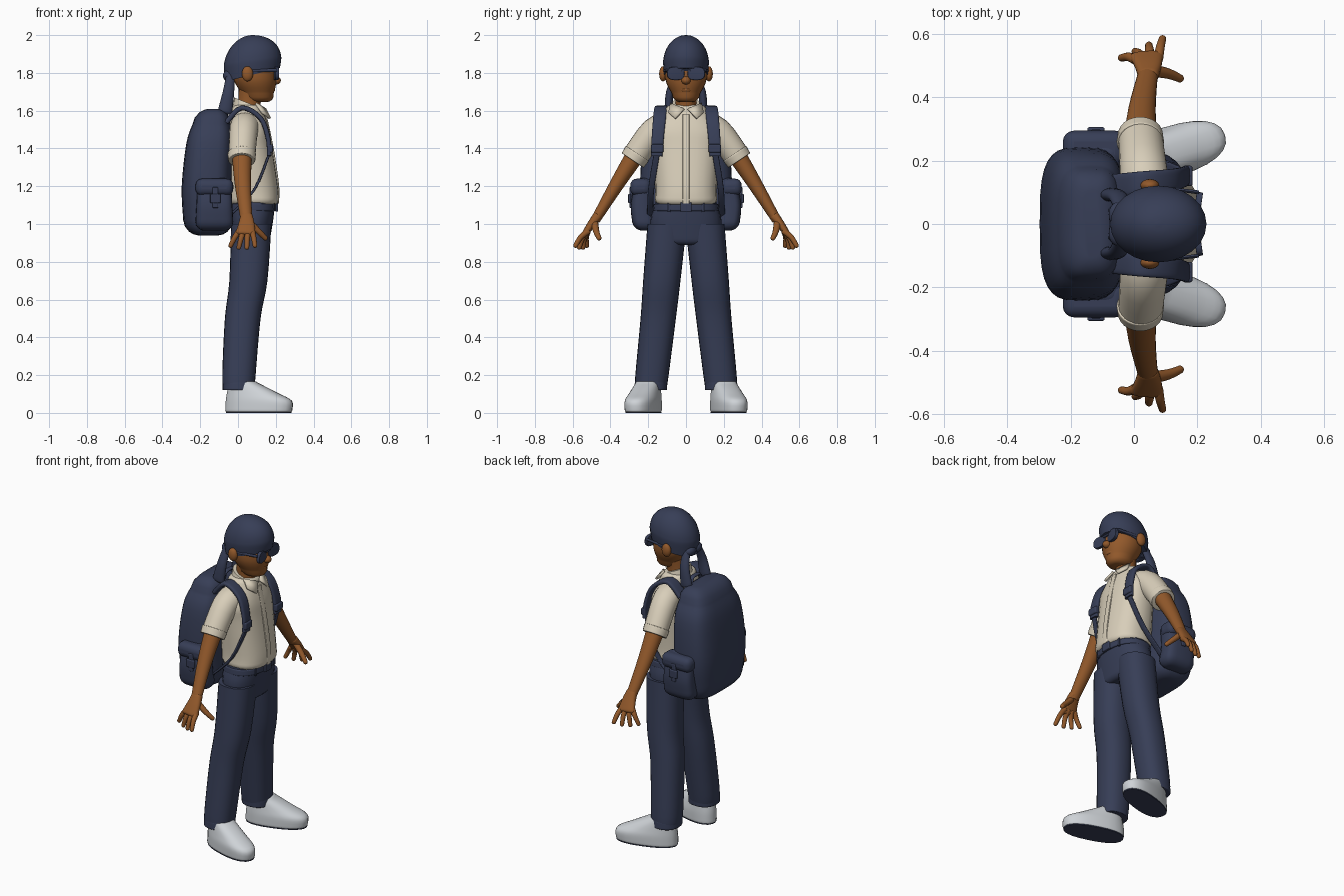
import bpy, bmesh, math
from mathutils import Vector

if "Cube" in bpy.data.objects:
    bpy.data.objects.remove(bpy.data.objects["Cube"])

X, Y, Z = Vector((1, 0, 0)), Vector((0, 1, 0)), Vector((0, 0, 1))


def material(name, *rgb):
    mat = bpy.data.materials.new(name)
    mat.use_nodes = True
    mat.diffuse_color = (*rgb, 1)
    mat.node_tree.nodes["Principled BSDF"].inputs["Base Color"].default_value = (*rgb, 1)
    return mat


navy = material("navy cloth", .038, .048, .094)
cream = material("cream cotton", .69, .62, .49)
skin = material("brown skin", .29, .1, .024)
white = material("pale grey leather", .62, .65, .68)


def finish(name, bm, mat, mirror=False, bevel=0.0, solid=0.0):
    """Turn a bmesh into an object, smooth shaded with sharp edges kept."""
    bmesh.ops.recalc_face_normals(bm, faces=bm.faces)
    mesh = bpy.data.meshes.new(name)
    bm.to_mesh(mesh)
    bm.free()
    obj = bpy.data.objects.new(name, mesh)
    bpy.context.collection.objects.link(obj)
    mesh.materials.append(mat)
    bpy.ops.object.select_all(action="DESELECT")
    obj.select_set(True)
    bpy.context.view_layer.objects.active = obj
    bpy.ops.object.shade_smooth_by_angle(angle=math.radians(50))
    if solid:
        obj.modifiers.new("thickness", "SOLIDIFY").thickness = solid
    if bevel:
        rounding = obj.modifiers.new("rounding", "BEVEL")
        rounding.width, rounding.segments = bevel, 4
    if mirror:
        obj.modifiers.new("pair", "MIRROR").use_axis = (False, True, False)


def spline(a, b, c, d, t):
    return b + t / 2 * (c - a + t * (2 * a - 5 * b + 4 * c - d + t * (3 * (b - c) + d - a)))


def smooth_rows(rows, steps=4):
    """Resample a few key rings into a flowing series."""
    result = []
    for i in range(len(rows) - 1):
        keys = rows[max(i - 1, 0)], rows[i], rows[i + 1], rows[min(i + 2, len(rows) - 1)]
        for k in range(steps):
            result.append([spline(*values, k / steps) for values in zip(*keys)])
    return result + [list(rows[-1])]


def round_off(row, outward, radius):
    """Extra rings that roll an end over like a bevel."""
    extra = []
    for angle in map(math.radians, (25, 50, 70, 85)):
        centre = Vector(row[:3]) + outward * radius * math.sin(angle)
        inset = radius * (1 - math.cos(angle))
        extra.append([*centre, row[3] - inset, row[4] - inset, *row[5:]])
    return extra


def loft(name, mat, rows, ref=X, up=None, power=2.0, mirror=False, rounded=0.0, sides=24):
    """Skin rings (x, y, z, half width, half depth, optional tilt) along a path."""
    rows = smooth_rows(rows)
    if rounded:
        first, second, before, last = (Vector(rows[i][:3]) for i in (0, 1, -2, -1))
        start = round_off(rows[0], (first - second).normalized(), rounded)
        rows = start[::-1] + rows + round_off(rows[-1], (last - before).normalized(), rounded)
    centres = [Vector(row[:3]) for row in rows]
    bm = bmesh.new()
    rings = []
    for i, (row, centre) in enumerate(zip(rows, centres)):
        along = up or (centres[min(i + 1, len(rows) - 1)] - centres[max(i - 1, 0)]).normalized()
        u = (ref - along * ref.dot(along)).normalized()
        v = along.cross(u)
        tilt = Z * sum(row[5:])
        ring = []
        for k in range(sides):
            c, s = math.cos(math.tau * k / sides), math.sin(math.tau * k / sides)
            c = math.copysign(abs(c) ** (2 / power), c) * row[3]
            s = math.copysign(abs(s) ** (2 / power), s) * row[4]
            ring.append(bm.verts.new(centre + (u + tilt) * c + v * s))
        rings.append(ring)
    for low, high in zip(rings, rings[1:]):
        for k in range(sides):
            n = (k + 1) % sides
            bm.faces.new((low[k], low[n], high[n], high[k]))
    bm.faces.new(rings[0])
    bm.faces.new(rings[-1])
    finish(name, bm, mat, mirror)


def body(name, mat, rows, **options):
    """Upright central form from rings (x, z, half length, half width)."""
    loft(name, mat, [(x, 0, z, *size) for x, z, *size in rows], up=Z, **options)


def limb(name, mat, path, start, end, **options):
    """Paired form along a path whose section changes evenly from start to end."""
    rows = []
    for i, point in enumerate(path):
        t = i / (len(path) - 1)
        rows.append((*point, *(a + (b - a) * t for a, b in zip(start, end))))
    loft(name, mat, rows, mirror=True, **options)


def ball(name, mat, centre, size, mirror=False):
    bm = bmesh.new()
    bmesh.ops.create_uvsphere(bm, u_segments=20, v_segments=12, radius=1)
    bmesh.ops.scale(bm, vec=size, verts=bm.verts)
    bmesh.ops.translate(bm, vec=centre, verts=bm.verts)
    finish(name, bm, mat, mirror)


def box(name, mat, centre, size, bevel, mirror=True):
    bm = bmesh.new()
    bmesh.ops.create_cube(bm, size=1)
    bmesh.ops.scale(bm, vec=size, verts=bm.verts)
    bmesh.ops.translate(bm, vec=centre, verts=bm.verts)
    finish(name, bm, mat, mirror, bevel=bevel)


def dome(steps=9):
    """Sine and cosine of angles running over a quarter turn, short of the pole."""
    for i in range(steps):
        angle = math.radians(88) * i / (steps - 1)
        yield math.sin(angle), math.cos(angle)


# Head, neck and face
body("head", skin, [(.105, 1.69, .083, .075), (.09, 1.77, .115, .11), (.08, 1.9, .11, .1)], rounded=.045)
body("neck", skin, [(.055, 1.57, .065, .065), (.06, 1.64, .06, .055), (.075, 1.74, .07, .065)])
ball("nose", skin, (.2, 0, 1.76), (.027, .024, .022))
ball("lips", skin, (.182, 0, 1.71), (.014, .03, .012))
ball("ear", skin, (.05, .122, 1.795), (.03, .02, .04), mirror=True)

# Tied head scarf with knot and tails
body("head_scarf", navy, [(.077, 1.79, .145, .115, .25)]
     + [(.077, 1.85 + .15 * s, .152 * c, .121 * c, .15 * c) for s, c in dome()])
ball("scarf_knot", navy, (-.05, .03, 1.785), (.03, .04, .03), mirror=True)
limb("scarf_tail", navy, [(-.04, .05, 1.79), (-.05, .085, 1.7), (-.068, .092, 1.6)],
     (.022, .018), (.038, .022), rounded=.017)

# Sunglasses
limb("lens", navy, [(.195, .056, 1.797), (.209, .054, 1.797)], (.046, .035), (.046, .035),
     ref=Y, power=2.8, rounded=.003)
box("glasses_bridge", navy, (.207, 0, 1.815), (.012, .05, .012), .004, mirror=False)
limb("glasses_arm", navy, [(.205, .1, 1.815), (.04, .12, 1.81)], (.006, .009), (.005, .007), ref=Y, sides=8)

# Shirt: body, collar, button band, sleeves
body("shirt_body", cream, [(.08, 1.13, .137, .165), (.075, 1.2, .137, .163), (.06, 1.4, .122, .175),
                           (.055, 1.5, .112, .18), (.05, 1.6, .085, .11)], power=2.4, rounded=.03)
body("collar_stand", cream, [(.06, 1.58, .09, .09, -.3), (.055, 1.64, .075, .073, -.4)])
flap = bmesh.new()
corners = (.14, .008, 1.605), (.165, .055, 1.555), (.125, .09, 1.585), (.09, .08, 1.635)
flap.faces.new([flap.verts.new(corner) for corner in corners])
finish("collar_flap", flap, cream, mirror=True, solid=.012)
loft("button_band", cream, [(x, 0, z, .018, .006) for x, z in ((.145, 1.58), (.183, 1.4), (.212, 1.2), (.21, 1.11))],
     ref=Y, power=4)
limb("sleeve", cream, [(.04, .08, 1.52), (.03, .17, 1.49), (.02, .28, 1.34)], (.08, .075), (.07, .07))
limb("sleeve_cuff", cream, [(.02, .26, 1.37), (.02, .28, 1.34)], (.075, .073), (.072, .07), rounded=.004)

# Arms and hands
limb("arm", skin, [(.02, .24, 1.41), (.025, .36, 1.22), (.045, .48, 1.02)], (.056, .053), (.031, .025))
limb("palm", skin, [(.045, .47, 1.04), (.045, .5, 1), (.04, .53, .955)], (.033, .025), (.052, .018),
     power=2.5, rounded=.015)
for i, finger in enumerate(("index", "middle", "ring", "little")):
    knuckle = Vector((.076 - .024 * i, .52, .96))
    tip = Vector((.09 - .043 * i, .585 - .02 * i, .87 + .01 * abs(i - 1.5)))
    middle = knuckle.lerp(tip, .5) + Vector((0, .006, .006))
    limb(finger + "_finger", skin, [knuckle, middle, tip], (.016, .016), (.012, .012), rounded=.011, sides=12)
limb("thumb", skin, [(.06, .485, 1.01), (.11, .475, .96), (.145, .46, .925)], (.02, .018), (.013, .013),
     ref=Y, rounded=.012, sides=12)

# Trousers and belt
body("trouser_hips", navy, [(.07, .92, .1, .18), (.073, 1.02, .113, .188), (.077, 1.11, .12, .162)],
     power=2.3, rounded=.03)
limb("trouser_leg", navy, [(.07, .1, 1), (.055, .128, .7), (.025, .147, .5), (.005, .18, .2), (.005, .187, .12)],
     (.107, .104), (.082, .083), up=Z, power=2.3)
limb("trouser_hem", navy, [(.005, .185, .16), (.005, .187, .125)], (.086, .086), (.087, .087),
     up=Z, power=2.3, rounded=.005)
body("belt", navy, [(.077, 1.075, .126, .175), (.077, 1.1, .126, .172)], power=2.3, rounded=.006)
box("belt_buckle", navy, (.205, 0, 1.09), (.016, .06, .05), .005, mirror=False)
box("belt_loop", navy, (.185, .09, 1.09), (.014, .016, .055), .004)

# Shoes, turned outwards
toe_out = Vector((math.cos(.3), math.sin(.3), 0))


def shoe_rings(*rings):
    middle = Vector((.11, .226, 0))
    return [(*(middle + toe_out * shift + Z * z), length, width) for z, shift, length, width in rings]


shoe_style = dict(ref=toe_out, up=Z, power=2.4, mirror=True)
loft("shoe", white, shoe_rings((.014, 0, .183, .08), (.065, 0, .18, .08), (.105, -.035, .138, .073),
                               (.16, -.085, .075, .062)), rounded=.01, **shoe_style)
loft("shoe_sole", navy, shoe_rings((0, 0, .18, .077), (.006, 0, .18, .077)), **shoe_style)

# Backpack with side pockets
body("backpack", navy, [(-.16, 1.02, .13, .22), (-.165, 1.2, .133, .243), (-.15, 1.43, .123, .225),
                        (-.14, 1.53, .1, .18)], power=3.4, rounded=.08, sides=32)
limb("side_pocket", navy, [(-.125, .225, 1.01), (-.125, .235, 1.1), (-.125, .22, 1.2)],
     (.1, .06), (.09, .055), up=Z, power=3.5, rounded=.045)
box("pocket_flap", navy, (-.125, .24, 1.195), (.2, .11, .09), .035)
box("pocket_strap", navy, (-.12, .29, 1.14), (.03, .018, .11), .005)
box("pocket_buckle", navy, (-.12, .298, 1.135), (.055, .016, .05), .006)
limb("carry_handle", navy, [(-.07, .05, 1.58), (-.065, .035, 1.62), (-.065, 0, 1.625)], (.014, .008), (.014, .008))

# Shoulder straps
limb("shoulder_strap", navy, [(-.06, .12, 1.54), (.02, .13, 1.615), (.12, .14, 1.56), (.16, .15, 1.45),
                              (.165, .155, 1.36)], (.038, .014), (.03, .012), ref=Y, power=3.5)
box("strap_buckle", navy, (.17, .152, 1.4), (.03, .065, .045), .008)
limb("strap_webbing", navy, [(.165, .155, 1.37), (.085, .185, 1.18), (-.06, .19, 1.03)],
     (.016, .007), (.016, .007), ref=Y, power=4)
